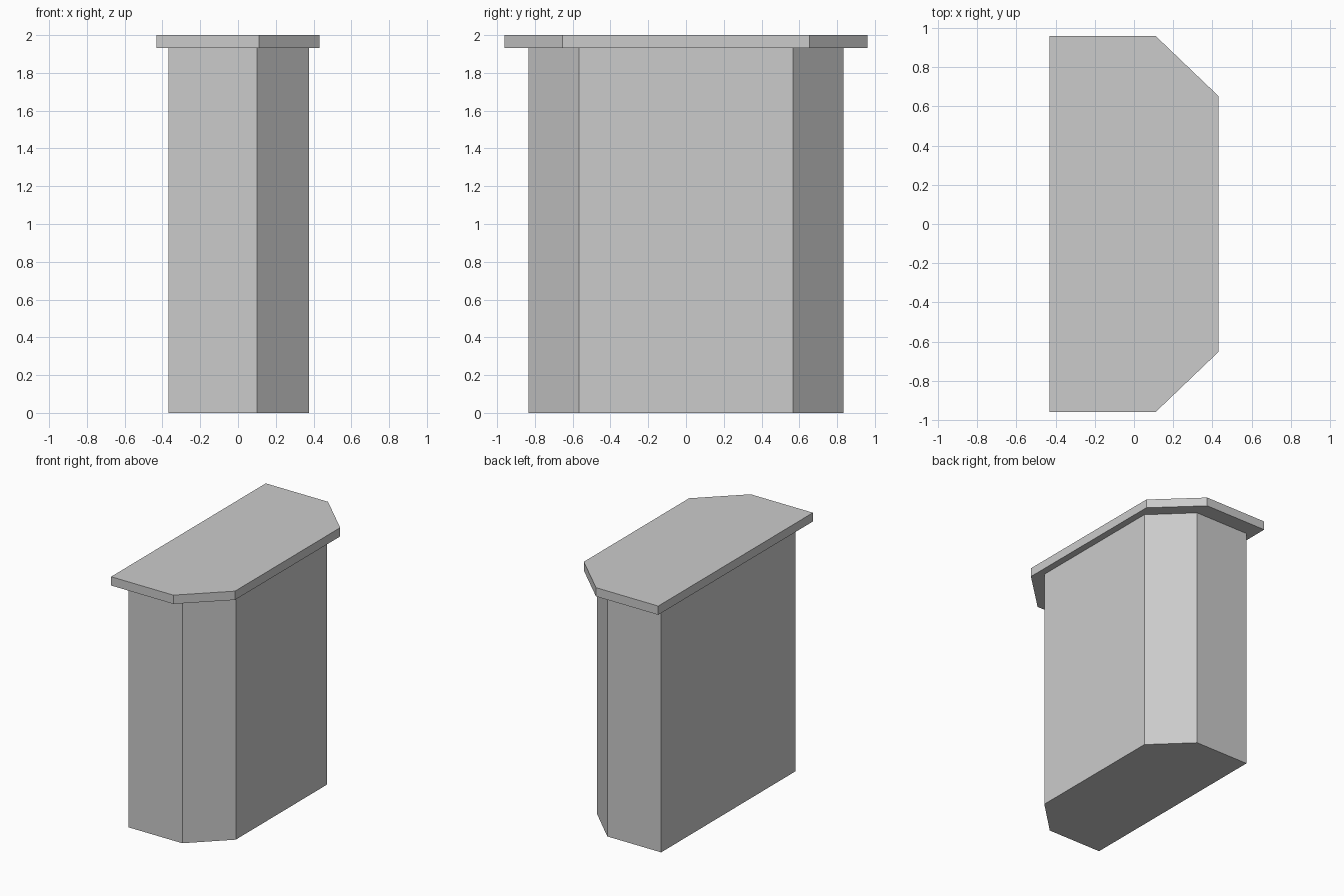
import bpy, bmesh

if "Cube" in bpy.data.objects:
    bpy.data.objects.remove(bpy.data.objects["Cube"])


def chamfered_prism(name, x_back, x_chamfer, x_front, y_chamfer, y_half, z0, z1):
    """Extrude a rectangle whose two +x corners are cut off."""
    half = [(x_front, y_chamfer), (x_chamfer, y_half), (x_back, y_half)]
    outline = half + [(x, -y) for x, y in reversed(half)]
    bm = bmesh.new()
    base = bm.faces.new([bm.verts.new((x, y, z0)) for x, y in outline])
    top = bmesh.ops.extrude_face_region(bm, geom=[base], use_keep_orig=True)["geom"]
    verts = [g for g in top if isinstance(g, bmesh.types.BMVert)]
    bmesh.ops.translate(bm, verts=verts, vec=(0, 0, z1 - z0))
    bmesh.ops.recalc_face_normals(bm, faces=bm.faces)
    mesh = bpy.data.meshes.new(name)
    bm.to_mesh(mesh)
    bm.free()
    obj = bpy.data.objects.new(name, mesh)
    bpy.context.collection.objects.link(obj)
    return obj


# Counter body and the overhanging top slab
chamfered_prism("counter_body", -0.368, 0.10, 0.377, 0.566, 0.834, 0.0, 1.931)
chamfered_prism("counter_top", -0.431, 0.11, 0.431, 0.653, 0.96, 1.931, 2.0)
